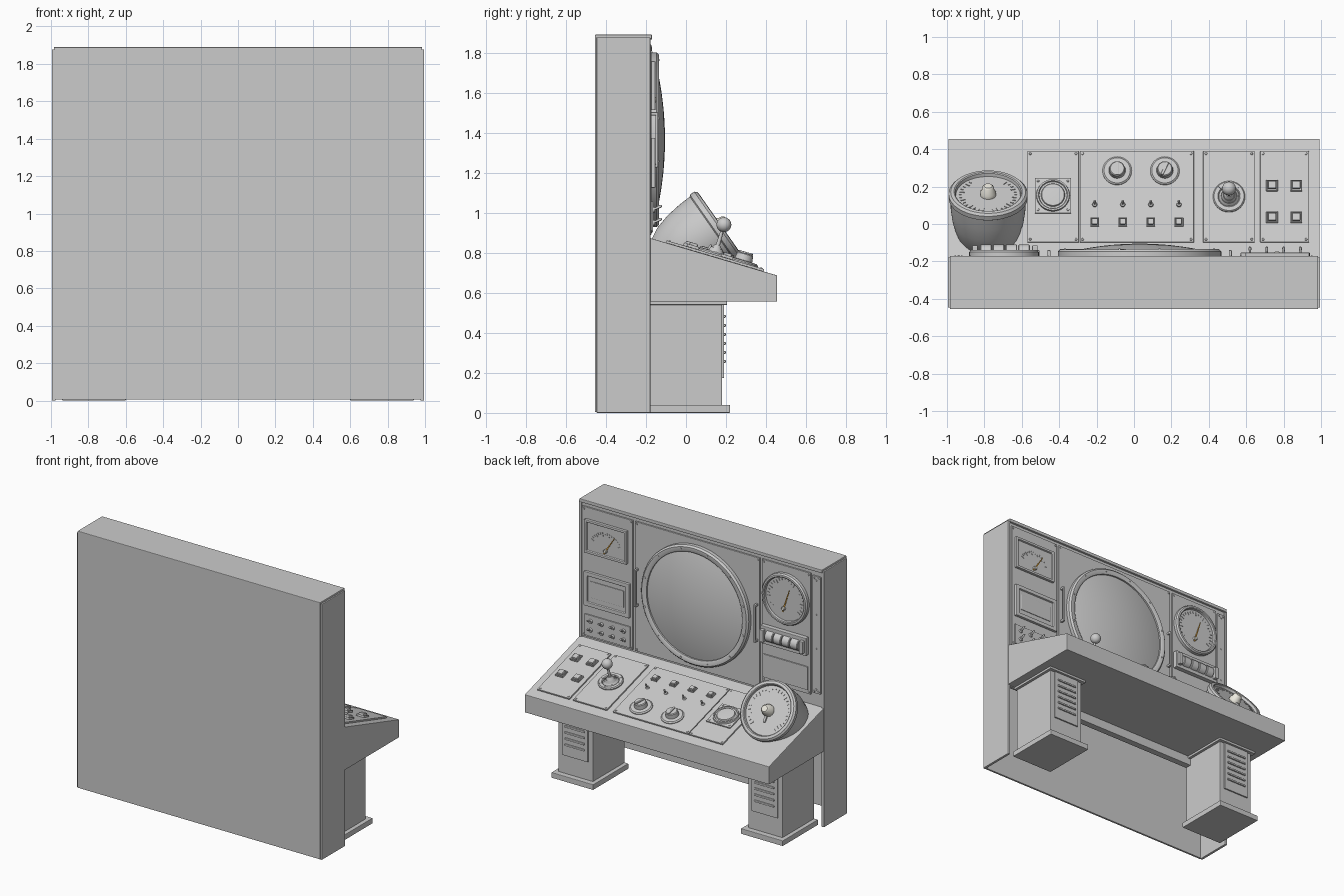
import bpy, bmesh, math
from mathutils import Matrix, Vector

if "Cube" in bpy.data.objects:
    bpy.data.objects.remove(bpy.data.objects["Cube"])

T, R = Matrix.Translation, Matrix.Rotation
rad = math.radians

def colour(name, rgb):
    m = bpy.data.materials.new(name)
    m.diffuse_color = (*rgb, 1)
    m.use_nodes = True
    m.node_tree.nodes["Principled BSDF"].inputs["Base Color"].default_value = m.diffuse_color
    return m

ORANGE, PALE = colour("orange", (.75, .38, .05)), colour("pale", (.85, .83, .75))

def frame(y, z, tilt):
    """Surface frame: local x = -world x, local y = up the surface, local z = outward."""
    s, c = math.sin(tilt), math.cos(tilt)
    return Matrix(((-1, 0, 0, 0), (0, -c, s, y), (0, s, c, z), (0, 0, 0, 1)))

def finish(name, bm, mw, bevel=0, mat=None, smooth=True):
    bmesh.ops.recalc_face_normals(bm, faces=bm.faces)
    me = bpy.data.meshes.new(name)
    bm.to_mesh(me)
    bm.free()
    ob = bpy.data.objects.new(name, me)
    bpy.context.collection.objects.link(ob)
    ob.matrix_world = mw
    if mat:
        me.materials.append(mat)
    if bevel:
        b = ob.modifiers.new("bevel", 'BEVEL')
        b.width, b.segments, b.limit_method = bevel, 2, 'ANGLE'
    if smooth:
        bpy.ops.object.select_all(action='DESELECT')
        ob.select_set(True)
        bpy.context.view_layer.objects.active = ob
        bpy.ops.object.shade_smooth_by_angle(angle=rad(35))
    return ob

def slab(name, x, y, z, bevel=.004):
    """World box from (min, max) pairs."""
    bm = bmesh.new()
    lo, hi = Vector((x[0], y[0], z[0])), Vector((x[1], y[1], z[1]))
    bmesh.ops.create_cube(bm, size=1, matrix=T((lo + hi) / 2) @ Matrix.Diagonal((*(hi - lo), 1)))
    return finish(name, bm, Matrix(), bevel, smooth=False)

def plate(name, f, x, v, w, size, bevel=.002, rim=0, sink=0, mat=None, turn=0):
    """Box standing on a surface frame; rim/sink make it a recessed tray."""
    bm = bmesh.new()
    bmesh.ops.create_cube(bm, size=1, matrix=T((0, 0, size[2] / 2)) @ Matrix.Diagonal((*size, 1)))
    if rim:
        bm.faces.ensure_lookup_table()
        top = max(bm.faces, key=lambda q: q.calc_center_median().z)
        bmesh.ops.inset_region(bm, faces=[top], thickness=rim)
        bmesh.ops.inset_region(bm, faces=[top], thickness=.003, depth=0)
        bmesh.ops.translate(bm, verts=top.verts, vec=(0, 0, -sink))
    return finish(name, bm, f @ T((-x, v, w)) @ R(turn, 4, 'Z'), bevel, mat, smooth=False)

def lathe(name, f, x, v, w, prof, steps=40, mat=None):
    bm = bmesh.new()
    vs = [bm.verts.new((r, 0, h)) for r, h in prof]
    es = [bm.edges.new(p) for p in zip(vs, vs[1:])]
    bmesh.ops.spin(bm, geom=vs + es, cent=(0, 0, 0), axis=(0, 0, 1), angle=math.tau, steps=steps)
    bmesh.ops.remove_doubles(bm, verts=bm.verts, dist=1e-5)
    return finish(name, bm, f @ T((-x, v, w)), mat=mat)

def ticks(name, f, x, v, w, r, a0, a1, n):
    """Arc of small raised marks, angles clockwise from up."""
    bm = bmesh.new()
    for i in range(n):
        a = rad(a0 + (a1 - a0) * i / (n - 1))
        ln = .026 if i % 3 == 0 else .014
        m = R(-a, 4, 'Z') @ T((0, r - ln / 2, 0)) @ Matrix.Diagonal((.005, ln, .004, 1))
        bmesh.ops.create_cube(bm, size=1, matrix=m)
    finish(name, bm, f @ T((-x, v, w)), smooth=False)

def needle(name, f, x, v, w, length, ang):
    bm = bmesh.new()
    pts = [(-.006, -.025), (.006, -.025), (.002, length), (-.002, length)]
    face = bm.faces.new([bm.verts.new((a, b, 0)) for a, b in pts])
    ext = bmesh.ops.extrude_face_region(bm, geom=[face])
    bmesh.ops.translate(bm, vec=(0, 0, .004),
                        verts=[g for g in ext["geom"] if isinstance(g, bmesh.types.BMVert)])
    finish(name, bm, f @ T((-x, v, w)) @ R(-rad(ang), 4, 'Z'), mat=ORANGE, smooth=False)
    lathe(name + "_hub", f, x, v, w, [(0, .014), (.010, .014), (.014, .009), (.014, -.004)], 20, PALE)

def screws(f, xs, vs, w):
    for x in xs:
        for v in vs:
            lathe("screw", f, x, v, w, [(0, .004), (.005, .003), (.007, 0)], 10)

def panel(name, f, x, v, thick=.012):
    plate(name, f, sum(x) / 2, sum(v) / 2, 0, (abs(x[1] - x[0]), abs(v[1] - v[0]), thick))
    e = .015
    screws(f, (min(x) + e, max(x) - e), (min(v) + e, max(v) - e), thick)

def toggle(f, x, v, w, s=1, lean=25):
    lathe("toggle_collar", f, x, v, w, [(0, .01 * s), (.011 * s, .01 * s), (.014 * s, 0)], 12)
    lathe("toggle_lever", f @ T((-x, v, w)) @ R(rad(lean), 4, 'X'), 0, 0, 0,
          [(.004 * s, 0), (.007 * s, .036 * s), (.005 * s, .042 * s), (0, .044 * s)], 12)

def button(f, x, v, w, s):
    plate("button_frame", f, x, v, w, (s, s, .014), rim=s * .1, sink=.006)
    plate("button_cap", f, x, v, w + .006, (s * .68, s * .68, .02), bevel=.004)

# hollow cabinet: back, sides, cap, front wall and lower rail
slab("cabinet_back", (-.985, .985), (-.455, -.44), (.005, 1.88), .002)
for s in (-1, 1):
    slab("cabinet_side", sorted((s * .975, s * .995)), (-.447, -.178), (0, 1.877))
slab("cabinet_cap", (-.985, .985), (-.455, -.17), (1.865, 1.89))
slab("cabinet_front_wall", (-.98, .98), (-.205, -.185), (.55, 1.87), 0)
slab("lower_rail", (-.65, .65), (-.19, -.14), (.49, .56))

# sloping desk, profile extruded along x
bm = bmesh.new()
prof = [(-.19, .877), (.455, .687), (.455, .556), (-.19, .556)]
f0 = bm.faces.new([bm.verts.new((-.992, y, z)) for y, z in prof])
ext = bmesh.ops.extrude_face_region(bm, geom=[f0])
bmesh.ops.translate(bm, vec=(1.984, 0, 0), verts=[g for g in ext["geom"] if isinstance(g, bmesh.types.BMVert)])
finish("desk", bm, Matrix(), .004, smooth=False)

# pedestals with louvred fronts
for c in (-.77, .77):
    slab("pedestal_plinth", (c - .17, c + .17), (-.19, .22), (0, .04))
    slab("pedestal", (c - .14, c + .14), (-.187, .18), (.035, .55))
    slab("pedestal_top_plate", (c - .16, c + .16), (-.19, .205), (.54, .558), .002)
    slab("louvre_panel", (c - .105, c + .105), (.178, .19), (.175, .54), .002)
    for i in range(6):
        slab("louvre_slat", (c - .08, c + .08), (.185, .199), (.25 + i * .045, .264 + i * .045))

# ---------------------------------------------------------------- upright wall
W = frame(-.185, 0, rad(90))
panel("left_instrument_panel", W, (.555, .965), (.89, 1.84))
panel("scope_panel", W, (-.475, .535), (.89, 1.84))
panel("right_instrument_panel", W, (-.89, -.495), (.95, 1.84))
panel("edge_strip", W, (-.97, -.905), (.97, 1.83))
screws(W, (-.937,), (1.0, 1.3, 1.55, 1.8), .014)

# big round scope with a bulging screen
C = (.03, 1.365)
lathe("scope_bezel", W, *C, 0, [(.39, .01), (.39, .045), (.398, .05), (.425, .05), (.437, .038), (.437, .01)], 72)
lathe("scope_screen", W, *C, 0, [(.4 * i / 12, .08 - .31 * (.4 * i / 12) ** 2) for i in range(13)], 72)
for i in range(12):
    a = rad(30 * i + 15)
    lathe("bezel_screw", W, C[0] + .412 * math.cos(a), C[1] + .412 * math.sin(a), .05,
          [(0, .003), (.005, .003), (.006, 0)], 10)
for x in (.515, -.455):
    for z in (1.235, 1.495):
        plate("handle_leg", W, x, z, .01, (.016, .016, .03))
    plate("handle_grip", W, x, 1.365, .032, (.016, .276, .014), .005)

# square meter
plate("meter_case", W, .765, 1.635, .01, (.345, .245, .022), .004, rim=.025, sink=.012)
ticks("meter_scale", W, .765, 1.56, .021, .135, -62, 62, 16)
needle("meter_needle", W, .765, 1.565, .024, .13, 33)
# small display
plate("display_case", W, .755, 1.25, .01, (.37, .25, .022), .004, rim=.04, sink=.012)
plate("display_window", W, .755, 1.25, .018, (.27, .12, .006))
# toggle bank
plate("toggle_plate", W, .755, .98, .01, (.37, .155, .01))
for x in (.62, .71, .8, .89):
    for z in (.95, 1.015):
        toggle(W, x, z, .02, 1.1, -25)
# round gauge
G = (-.695, 1.605)
lathe("gauge_case", W, *G, 0, [(0, .025), (.158, .025), (.16, .042), (.166, .046), (.178, .045), (.186, .034), (.186, .01)], 56)
ticks("gauge_scale", W, *G, .027, .145, -125, 125, 25)
needle("gauge_needle", W, G[0] + .01, G[1] - .07, .03, .15, 18)
# drum counter
plate("counter_case", W, -.69, 1.305, .01, (.37, .13, .035), .004)
for i in range(4):
    lathe("counter_drum", W @ T((.557 + i * .068, 1.305, .033)) @ R(rad(90), 4, 'Y'), 0, 0, 0,
          [(0, 0), (.038, 0), (.042, .004), (.042, .058), (.038, .062), (0, .062)], 28)
for x in (-.53, -.85):
    plate("counter_cheek", W, x, 1.305, .04, (.03, .09, .03), .004)
plate("blank_plate", W, -.69, 1.065, .01, (.36, .17, .01))

# ---------------------------------------------------------------- sloping desk
SL = math.atan2(.19, .645)
D = frame(.13, .877 - .32 * .19 / .645, SL)
dv = lambda y: (.13 - y) / math.cos(SL)
for n, x in (("trackball_panel", (-.57, -.295)), ("knob_panel", (-.29, .32)),
             ("joystick_panel", (.37, .645)), ("button_panel", (.675, .935))):
    panel(n, D, x, (dv(.387), dv(-.1)))

# square mounted dial
plate("dial_base", D, -.433, dv(.147), .012, (.195, .195, .01))
screws(D, (-.513, -.353), (dv(.147) - .08, dv(.147) + .08), .022)
lathe("dial_ring", D, -.433, dv(.147), .02,
      [(0, .02), (.06, .016), (.064, .008), (.074, .008), (.078, .016), (.087, .014), (.09, 0)], 40)
# rotary knobs
for x, a in ((-.09, 0), (.165, 25)):
    lathe("knob", D, x, dv(.28), .012,
          [(0, .05), (.036, .05), (.041, .045), (.045, .014), (.07, .012), (.078, .005), (.078, 0)], 40)
    plate("knob_grip", D, x, dv(.28), .055, (.014, .075, .014), .003, turn=-rad(a))
# toggles and buttons
for x in (-.21, -.06, .09, .24):
    toggle(D, x, dv(.1), .012, 1, 15)
    button(D, x, dv(.005), .012, .047)
for x in (.738, .868):
    for y in (.2, .03):
        button(D, x, dv(y), .012, .062)
# joystick
J = (.508, dv(.142))
lathe("joystick_gate", D, *J, .012, [(.055, 0), (.055, .008), (.06, .014), (.08, .014), (.086, .007), (.086, 0)], 40)
ticks("joystick_marks", D, *J, .026, .078, 0, 315, 8)
lathe("joystick_boot", D, *J, .012, [(.055, .002), (.042, .018), (.04, .014), (.03, .034), (.027, .03), (.014, .05), (0, .05)], 28)
lathe("joystick_stick", D, *J, .012, [(.011, .03), (.008, .13)], 16)
lathe("joystick_ball", D, *J, .168, [(.037 * math.sin(math.pi * i / 14), .037 * math.cos(math.pi * i / 14)) for i in range(15)], 28)

# ---------------------------------------------------------------- tilted bowl dial
B = frame(.165, .935, rad(55))
X = -.78
lathe("bowl", B, X, 0, 0, [(0, -.012), (.172, -.012), (.176, .006), (.182, .01), (.2, .008), (.211, -.004), (.211, -.03),
      (.203, -.036), (.2, -.1), (.19, -.18), (.168, -.26), (.13, -.33), (0, -.33)], 64)
ticks("bowl_scale", B, X, 0, -.01, .155, -140, 140, 29)
lathe("bowl_hub", B, X, 0, -.012, [(0, .062), (.022, .06), (.03, .052), (.034, .03), (.042, .018), (.042, 0)], 28, PALE)
plate("bowl_pointer", B, X, -.05, -.012, (.018, .07, .014), .004)
